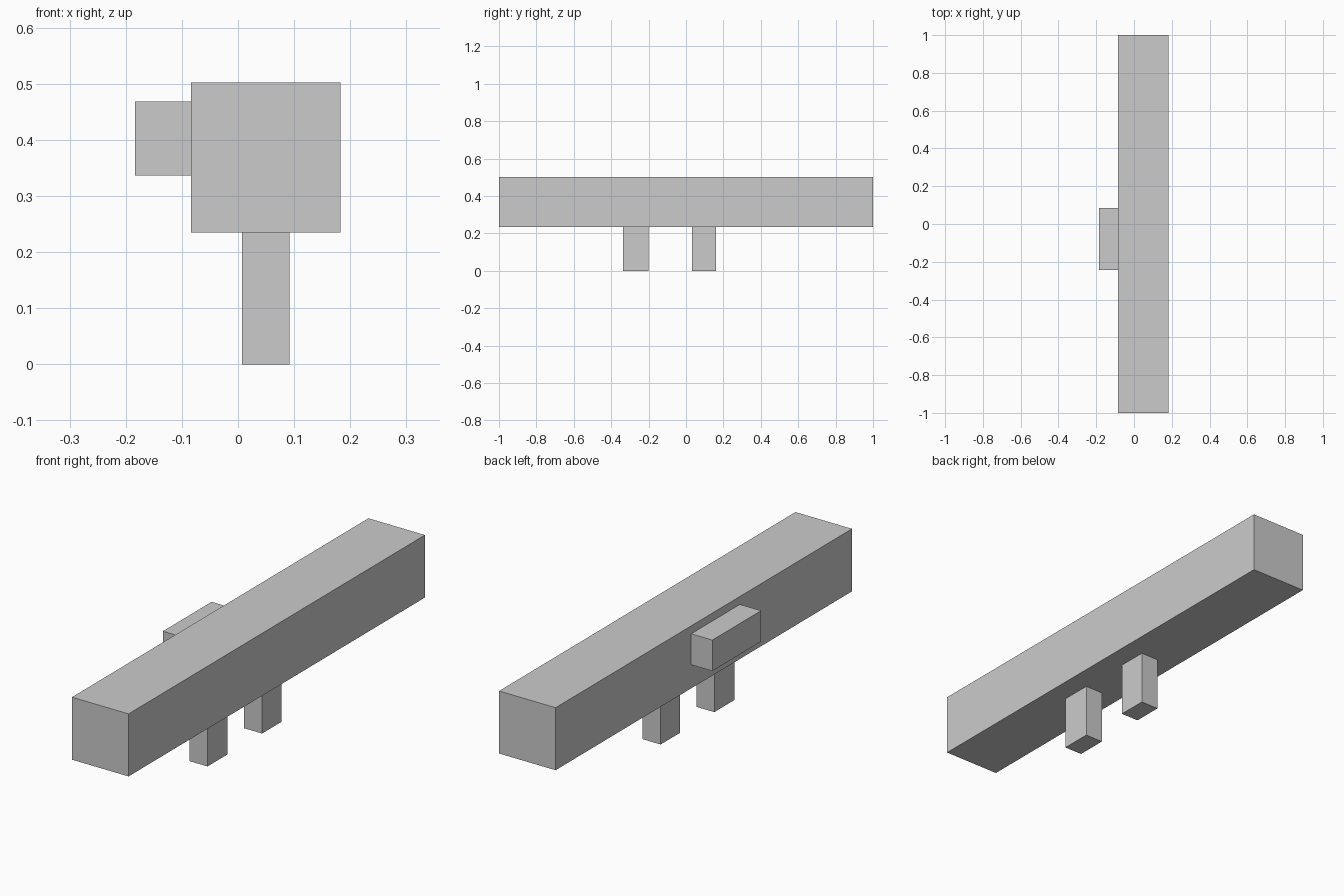
import bpy

if "Cube" in bpy.data.objects:
    bpy.data.objects.remove(bpy.data.objects["Cube"])


def box(name, x, y, z):
    """Add a box spanning the given (min, max) ranges."""
    spans = (x, y, z)
    bpy.ops.mesh.primitive_cube_add(size=1, location=[(a + b) / 2 for a, b in spans])
    obj = bpy.context.object
    obj.name = name
    obj.scale = [b - a for a, b in spans]
    bpy.ops.object.transform_apply(location=False, rotation=False, scale=True)
    return obj


# Long main beam
box("main_beam", (-0.084, 0.183), (-1.0, 1.0), (0.235, 0.502))

# Block on the left side of the beam
box("side_block", (-0.184, -0.084), (-0.244, 0.085), (0.336, 0.468))

# Two legs under the beam
for name, y in (("front_leg", (-0.337, -0.201)), ("back_leg", (0.031, 0.161))):
    box(name, (0.007, 0.092), y, (0.0, 0.235))
